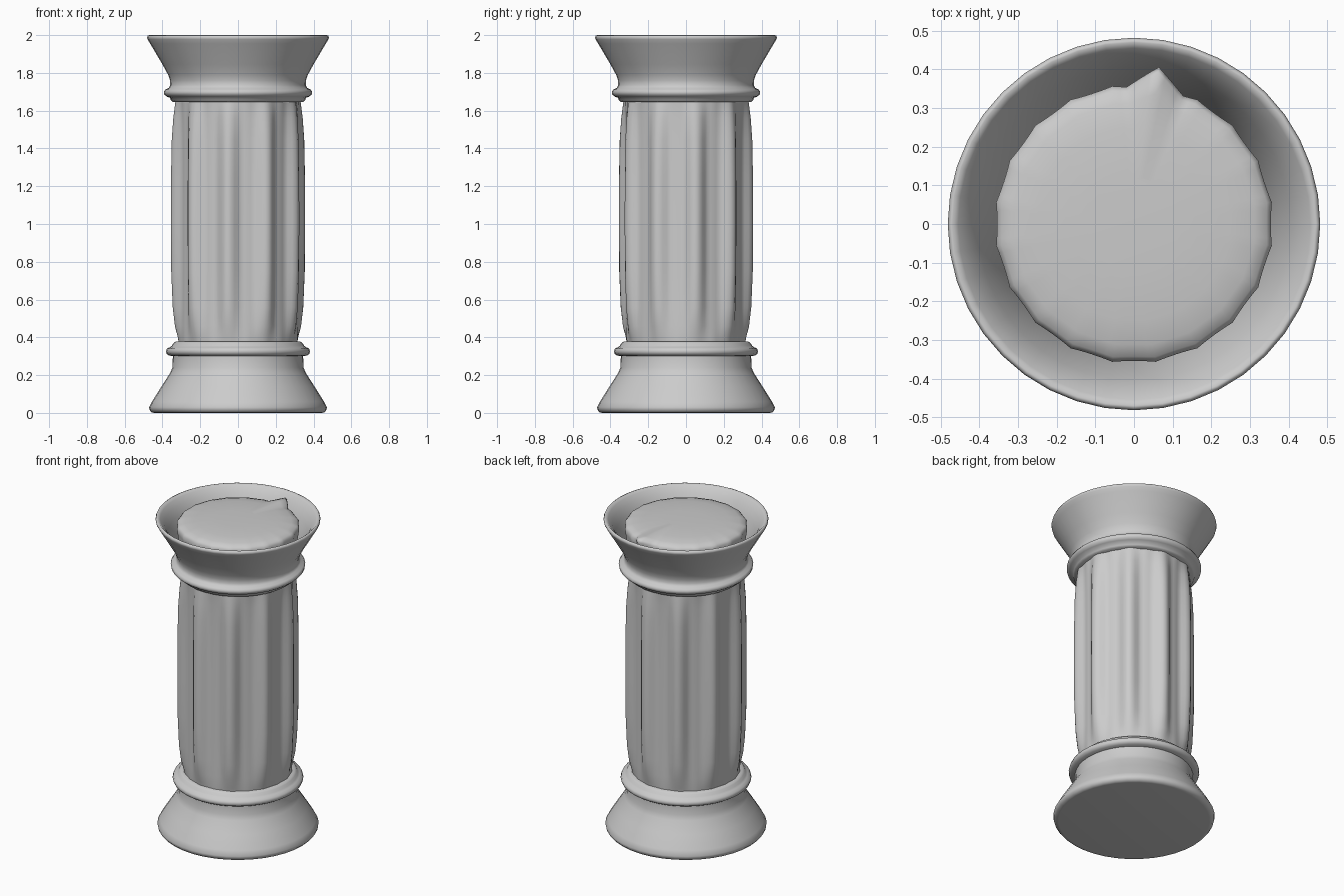
import bpy, bmesh, math

if "Cube" in bpy.data.objects:
    bpy.data.objects.remove(bpy.data.objects["Cube"])


def finish(name, bm, angle):
    bmesh.ops.recalc_face_normals(bm, faces=bm.faces)
    me = bpy.data.meshes.new(name)
    bm.to_mesh(me)
    bm.free()
    ob = bpy.data.objects.new(name, me)
    bpy.context.collection.objects.link(ob)
    bpy.ops.object.select_all(action='DESELECT')
    ob.select_set(True)
    bpy.context.view_layer.objects.active = ob
    bpy.ops.object.shade_smooth_by_angle(angle=math.radians(angle))
    return ob


def rings(name, levels, n, point, caps, angle=75):
    """Skin a stack of rings; point(level, angle) gives each vertex."""
    bm = bmesh.new()
    rows = [[bm.verts.new(point(l, 2 * math.pi * i / n)) for i in range(n)]
            for l in levels]
    for a, b in zip(rows, rows[1:]):
        for i in range(n):
            j = (i + 1) % n
            bm.faces.new((a[i], a[j], b[j], b[i]))
    if caps[0]:
        bm.faces.new(rows[0][::-1])
    if caps[1]:
        bm.faces.new(rows[-1])
    return finish(name, bm, angle)


def lathe_point(level, t):
    r, z = level
    return (r * math.cos(t), r * math.sin(t), z)


# Flared base with a rounded collar
rings("base", [(.44, 0), (.457, .002), (.468, .015), (.471, .03), (.455, .06),
               (.405, .14), (.36, .21), (.347, .24), (.345, .30), (.365, .304),
               (.377, .312), (.382, .325), (.377, .34), (.36, .348),
               (.35, .356), (.342, .37), (.33, .378), (.29, .38)],
      40, lathe_point, (True, False))

# Hollow flared capital with a rounded collar and a thick rounded lip
rings("capital", [(.29, 1.645), (.345, 1.646), (.355, 1.655), (.36, 1.668),
                  (.378, 1.675), (.391, 1.687), (.393, 1.70), (.385, 1.712),
                  (.367, 1.72), (.359, 1.735), (.36, 1.76), (.37, 1.79),
                  (.40, 1.845), (.465, 1.955), (.479, 1.978), (.482, 1.987),
                  (.478, 1.997), (.47, 2.0), (.455, 1.987), (.43, 1.957),
                  (.405, 1.91), (.382, 1.85), (.365, 1.80), (.35, 1.74)],
      40, lathe_point, (False, False))


# Ribbed shaft: radius, height, rib height, twenty-sided amount, corner pull
def shaft_point(level, t):
    r, z, height, facet, spike = level
    deg = math.degrees(t)
    # ten rounded ribs, 36 degrees apart
    off = abs((deg - 261 + 18) % 36 - 18)
    rib = math.cos(math.radians(min(off / 11, 1) * 90)) ** 1.2 if off < 11 else 0
    # twenty flat sides
    a = math.radians((deg - 9) % 18 - 9)
    poly = math.cos(math.radians(9)) / math.cos(a)
    rad = r * (1 + facet * (poly - 1)) + height * rib
    # one corner of the top is pulled outward and up
    pull = max(0, 1 - abs(deg - 81) / 12)
    rad += spike * pull
    return (rad * math.cos(t), rad * math.sin(t), z + spike * pull * .5)


rings("shaft", [(.316, .36, 0, 1, 0), (.318, .40, .004, .5, 0),
                (.318, .46, .02, 0, 0), (.317, .56, .033, 0, 0),
                (.317, .75, .041, 0, 0), (.317, 1.0, .043, 0, 0),
                (.317, 1.25, .042, 0, 0), (.318, 1.45, .037, 0, 0),
                (.32, 1.56, .027, 0, 0), (.323, 1.63, .015, .5, 0),
                (.33, 1.70, 0, 1, 0), (.343, 1.82, 0, 1, 0),
                (.358, 1.92, 0, 1.3, .03), (.361, 1.95, 0, 1.5, .05),
                (.348, 1.965, 0, 1.2, .05), (.315, 1.976, 0, 1, .025),
                (.25, 1.985, 0, .6, .012), (.12, 1.99, 0, 0, 0)],
      120, shaft_point, (True, True))
